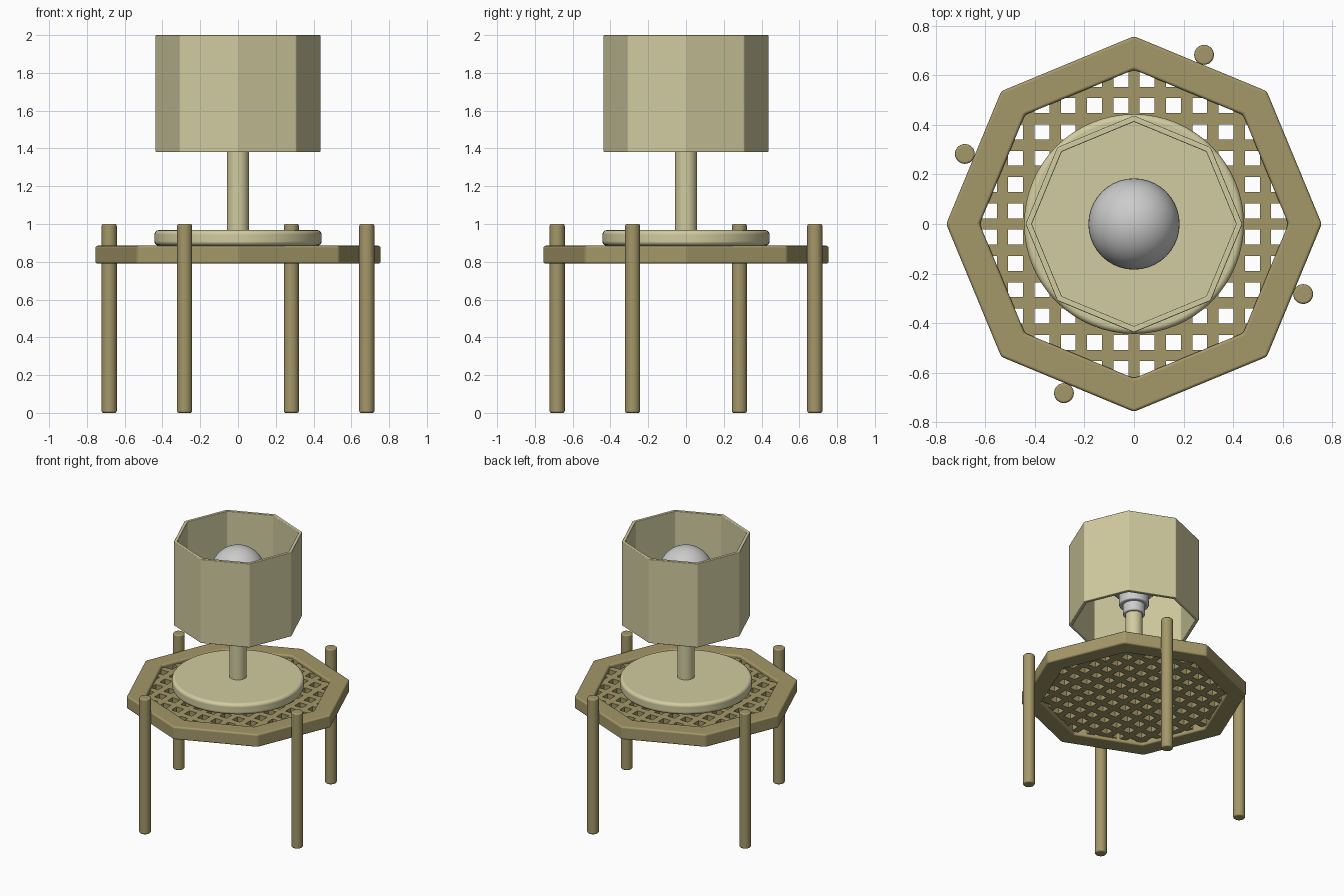
import bpy, bmesh
from math import sin, cos, pi, radians
from mathutils import Vector

if "Cube" in bpy.data.objects:
    bpy.data.objects.remove(bpy.data.objects["Cube"])


def material(name, rgb):
    m = bpy.data.materials.new(name)
    m.diffuse_color = (*rgb, 1)
    m.use_nodes = True
    m.node_tree.nodes["Principled BSDF"].inputs["Base Color"].default_value = m.diffuse_color
    return m


WOOD = material("olive_wood", (0.37, 0.31, 0.14))
CREAM = material("cream", (0.64, 0.60, 0.35))


def finish(name, bm, mat, bevel=0, loc=(0, 0, 0)):
    bmesh.ops.recalc_face_normals(bm, faces=bm.faces)
    for f in bm.faces:
        f.smooth = bevel > 0
    me = bpy.data.meshes.new(name)
    bm.to_mesh(me)
    bm.free()
    ob = bpy.data.objects.new(name, me)
    bpy.context.collection.objects.link(ob)
    ob.location = loc
    if mat:
        me.materials.append(mat)
    if bevel:
        b = ob.modifiers.new("soft_edges", 'BEVEL')
        b.width, b.segments, b.limit_method = bevel, 3, 'ANGLE'
        b.angle_limit = radians(30)
        b.harden_normals = True
    return ob


def disc(name, r, z0, z1, n, mat, bevel, loc=(0, 0, 0)):
    """Solid cylinder between two heights."""
    bm = bmesh.new()
    bmesh.ops.create_cone(bm, cap_ends=True, segments=n, radius1=r, radius2=r, depth=z1 - z0)
    bmesh.ops.translate(bm, verts=bm.verts, vec=(0, 0, (z0 + z1) / 2))
    return finish(name, bm, mat, bevel, loc)


def octagon(r, z):
    return [Vector((r * cos(i * pi / 4), r * sin(i * pi / 4), z)) for i in range(8)]


def ring(name, profile, mat, bevel):
    """Eight-sided ring swept from a closed (radius, z) profile."""
    bm = bmesh.new()
    loops = [[bm.verts.new(p) for p in octagon(r, z)] for r, z in profile]
    for a, b in zip(loops, loops[1:] + loops[:1]):
        for i in range(8):
            j = (i + 1) % 8
            bm.faces.new((a[i], a[j], b[j], b[i]))
    return finish(name, bm, mat, bevel)


# table top frame
ring("table_frame", [(0.757, 0.79), (0.757, 0.885), (0.622, 0.885), (0.622, 0.79)], WOOD, 0.012)

# lattice: octagonal sheet sliced into a grid, holes removed, then thickened
PITCH, HOLE = 0.106, 0.030
bm = bmesh.new()
bm.faces.new([bm.verts.new(p) for p in octagon(0.65, 0.8375)])
for axis in (Vector((1, 0, 0)), Vector((0, 1, 0))):
    for i in range(-7, 7):
        for s in (-HOLE, HOLE):
            bmesh.ops.bisect_plane(bm, geom=bm.verts[:] + bm.edges[:] + bm.faces[:],
                                   plane_co=axis * ((i + 0.5) * PITCH + s), plane_no=axis)


def in_hole(v):
    return abs((v / PITCH) % 1 - 0.5) * PITCH < HOLE


holes = [f for f in bm.faces if all(in_hole(v) for v in f.calc_center_median()[:2])]
bmesh.ops.delete(bm, geom=holes, context='FACES')
lattice = finish("table_lattice", bm, WOOD)
thick = lattice.modifiers.new("thickness", 'SOLIDIFY')
thick.thickness, thick.offset = 0.05, 0

# legs against alternate sides of the octagon
for k in range(4):
    a = radians(67.5 + 90 * k)
    disc(f"leg_{k + 1}", 0.04, 0, 1.0, 24, WOOD, 0.01, (0.738 * cos(a), 0.738 * sin(a), 0))

# lamp foot, stem and socket
disc("lamp_foot", 0.443, 0.885, 0.968, 64, CREAM, 0.024)
disc("lamp_stem", 0.058, 0.95, 1.46, 24, CREAM, 0.004)
disc("socket_neck", 0.075, 1.44, 1.53, 32, None, 0.01)
disc("socket_collar", 0.10, 1.51, 1.61, 32, None, 0.01)

# bulb
bm = bmesh.new()
bmesh.ops.create_uvsphere(bm, u_segments=40, v_segments=24, radius=0.184)
for f in bm.faces:
    f.smooth = True
bulb = finish("bulb", bm, None, 0, (0, 0, 1.74))
bulb.data.shade_smooth()

# eight-sided lamp shade, open at both ends
ring("lamp_shade", [(0.437, 1.38), (0.437, 2.0), (0.412, 2.0), (0.412, 1.38)], CREAM, 0.005)
